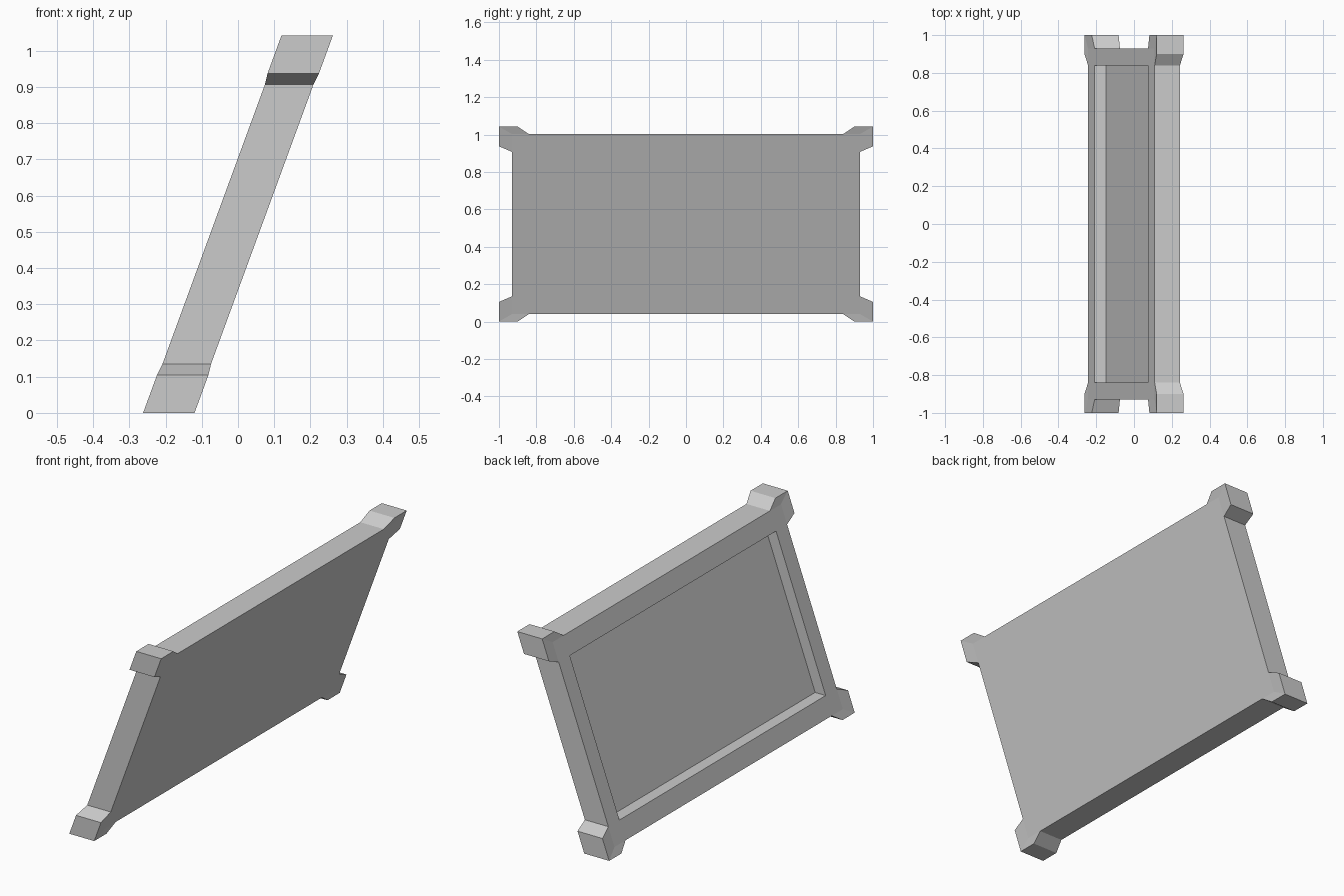
import bpy, bmesh
from mathutils import Matrix

if "Cube" in bpy.data.objects:
    bpy.data.objects.remove(bpy.data.objects["Cube"])

HEIGHT = 1.042          # overall height
HALF = HEIGHT / 2
LEAN = 0.3666           # x shift per unit of height (about 20 degrees)
T_PANEL, T_CORNER = 0.067, 0.071   # half thicknesses
RECESS = 0.06

bm = bmesh.new()
thick = {}              # (y, z) -> half thickness
verts = {}


def vert(y, z, t):
    key = (round(y, 4), round(z, 4))
    if key not in verts:
        verts[key] = bm.verts.new((t, y, z))
    return verts[key]


def face(points, t=(T_PANEL,) * 4):
    return bm.faces.new([vert(y, z, k) for (y, z), k in zip(points, t)])


# Flat layout of the border and the centre panel, seen along x
ys = [-0.93, -0.84, 0.84, 0.93]
zs = [-0.481, -0.386, 0.386, 0.481]
for i in range(3):
    for j in range(3):
        face([(ys[i], zs[j]), (ys[i + 1], zs[j]),
              (ys[i + 1], zs[j + 1]), (ys[i], zs[j + 1])])

# Flared corner blocks, grown from the two outer sides of each border corner
flare = (T_PANEL, T_PANEL, T_CORNER, T_CORNER)
for sy in (-1, 1):
    for sz in (-1, 1):
        def m(y, z):
            return (sy * y, sz * z)
        face([m(0.93, 0.481), m(0.93, 0.386), m(1, 0.416), m(1, HALF)], flare)
        face([m(0.84, 0.481), m(0.93, 0.481), m(1, HALF), m(0.9, HALF)], flare)

# Mirror the layout to the back and close the rim
front_faces = list(bm.faces)
rim = [e for e in bm.edges if e.is_boundary]
back = {v: bm.verts.new((-v.co.x, v.co.y, v.co.z)) for v in list(bm.verts)}
back_centre = None
for f in front_faces:
    b = bm.faces.new([back[v] for v in reversed(f.verts)])
    if f.calc_center_median().length < 0.1:
        back_centre = b
for e in rim:
    a, b = e.verts
    bm.faces.new([a, b, back[b], back[a]])

# Sink the centre panel on the back
res = bmesh.ops.extrude_discrete_faces(bm, faces=[back_centre])
for v in res["faces"][0].verts:
    v.co.x += RECESS

# Lean the whole frame by shearing it, and stand it on the ground
shear = Matrix(((1, 0, LEAN, 0), (0, 1, 0, 0), (0, 0, 1, HALF), (0, 0, 0, 1)))
bm.transform(shear)
bmesh.ops.recalc_face_normals(bm, faces=bm.faces)

mesh = bpy.data.meshes.new("leaning_panel")
bm.to_mesh(mesh)
bm.free()
bpy.context.collection.objects.link(bpy.data.objects.new("leaning_panel", mesh))
